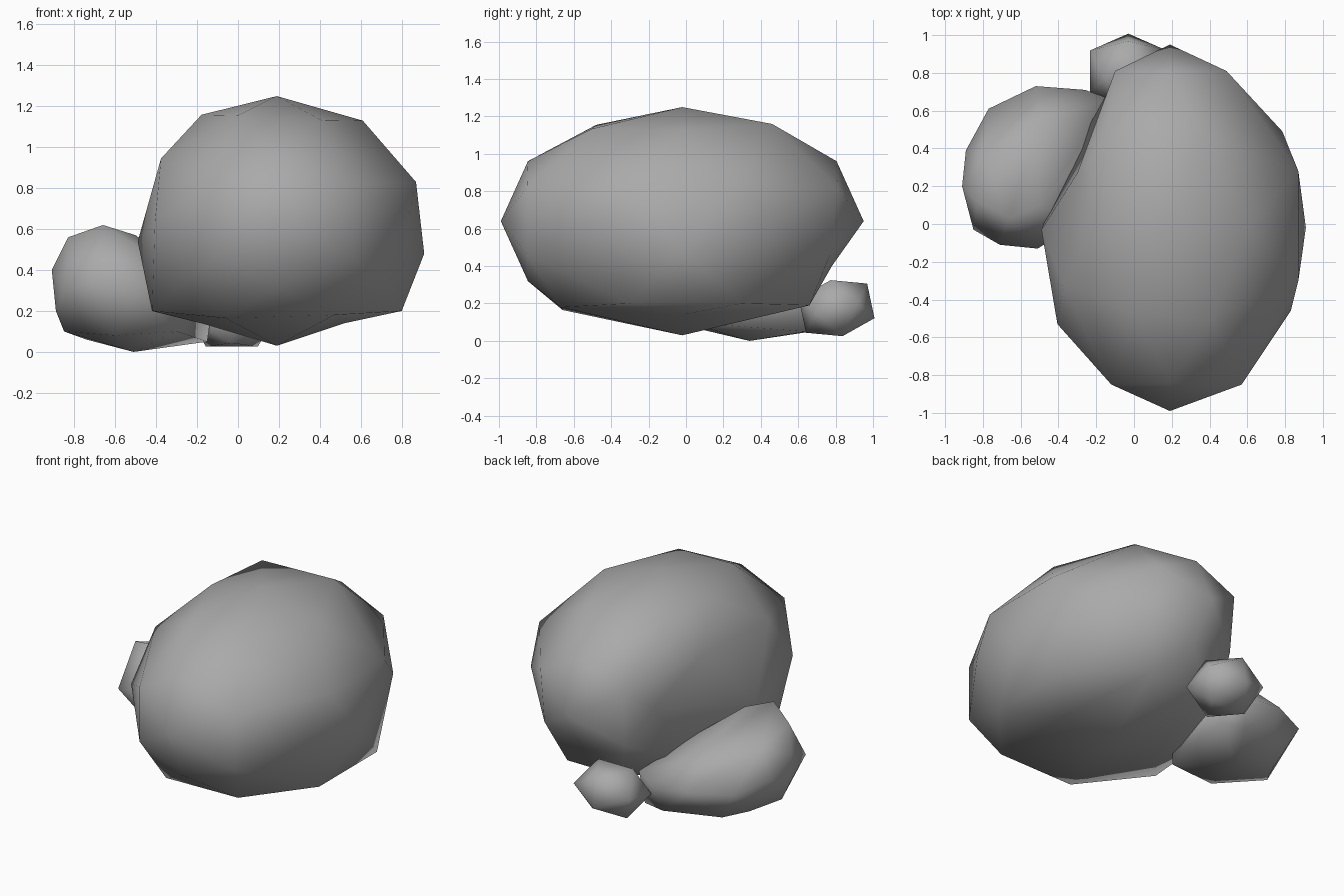
import bpy
import bmesh
from math import radians
from mathutils import Matrix, Vector

cube = bpy.data.objects.get("Cube")
if cube:
    bpy.data.objects.remove(cube, do_unlink=True)

# One plain stone colour
stone = bpy.data.materials.new("stone_grey")
stone.use_nodes = True
colour = (0.4, 0.4, 0.4, 1)
stone.diffuse_color = colour
shader = next(n for n in stone.node_tree.nodes if n.type == "BSDF_PRINCIPLED")
shader.inputs["Base Color"].default_value = colour
shader.inputs["Roughness"].default_value = 0.9


def finish_rock(name, bm):
    """Turn the bmesh into a smooth-shaded stone object."""
    bmesh.ops.recalc_face_normals(bm, faces=bm.faces)
    for face in bm.faces:
        face.smooth = True
    mesh = bpy.data.meshes.new(name)
    bm.to_mesh(mesh)
    bm.free()
    mesh.materials.append(stone)
    rock = bpy.data.objects.new(name, mesh)
    bpy.context.collection.objects.link(rock)
    return rock


def stone_ball(centre, size, subdivisions, tilt=0):
    """Icosphere lying on an edge, so that it is symmetrical on all axes."""
    bm = bmesh.new()
    bmesh.ops.create_icosphere(
        bm, subdivisions=subdivisions, radius=1,
        matrix=Matrix.Translation(centre)
        @ Matrix.Rotation(radians(tilt), 4, "X")
        @ Matrix.Diagonal((*size, 1))
        @ Matrix.Rotation(radians(-31.72), 4, "Y"))
    return bm


def pull_corners(bm, targets):
    """Move the nearest free corner of the ball to each target."""
    free = list(bm.verts)
    for target in map(Vector, targets):
        corner = min(free, key=lambda v: (v.co - target).length)
        corner.co = target
        free.remove(corner)


def hull_rock(name, corners):
    """Wrap a faceted skin around the corner points."""
    bm = bmesh.new()
    for corner in corners:
        bm.verts.new(corner)
    bmesh.ops.convex_hull(bm, input=bm.verts)
    loose = [v for v in bm.verts if not v.link_faces]
    bmesh.ops.delete(bm, geom=loose, context="VERTS")
    return finish_rock(name, bm)


# Large boulder, chipped at the rear flank and broad at the base
boulder = stone_ball((.19, -.02, .64), (.7, .97, .61), 2)
ends = [(.49, .81, .82), (.49, .77, .46), (-.1, .81, .82), (-.1, .77, .46),
        (.57, -.85, .82), (.57, -.85, .46), (-.12, -.85, .82),
        (-.12, -.85, .46), (.19, .78, .4)]
flanks = [(.91, -.02, .48), (-.49, -.03, .54), (.83, -.46, .64),
          (.87, .28, .83), (.87, -.3, .83), (-.3, .27, .92),
          (-.15, .55, .64)]
top = [(.61, -.02, 1.13), (.38, .46, 1.16), (-.14, .45, 1.15),
       (0, -.48, 1.155)]
underside = [(.8, .3, .2), (.8, -.3, .2), (-.42, -.3, .2), (-.37, .28, .2),
             (.52, -.02, .14), (-.18, -.02, .14), (.47, -.67, .18),
             (-.06, -.66, .165), (.4, .66, .19), (0, .66, .19)]
pull_corners(boulder, ends + flanks + top + underside)
finish_rock("large_boulder", boulder)

# Medium rock leaning on the back of the boulder
ridge = [(-.66, .03, .62), (-.83, .12, .56), (-.8, .36, .47), (-.5, .1, .57),
         (-.5, .55, .42), (-.3, .33, .42), (-.3, 0, .4)]
outer_side = [(-.91, .2, .4), (-.89, .39, .3), (-.89, .2, .2), (-.77, .61, .25),
              (-.52, .73, .25), (-.26, .71, .2), (-.12, .66, .26),
              (-.71, -.11, .35), (-.51, -.13, .3), (-.85, -.03, .3)]
base = [(-.15, .64, .05), (-.3, .67, .05), (-.51, .34, 0), (-.62, .51, .03),
        (-.85, .22, .1), (-.74, .4, .06), (-.6, 0, .08), (-.3, 0, .1)]
hull_rock("medium_rock", ridge + outer_side + base)

# Small pebble at the back
finish_rock("small_pebble",
            stone_ball((-.03, .805, .175), (.24, .22, .18), 1, tilt=12))
